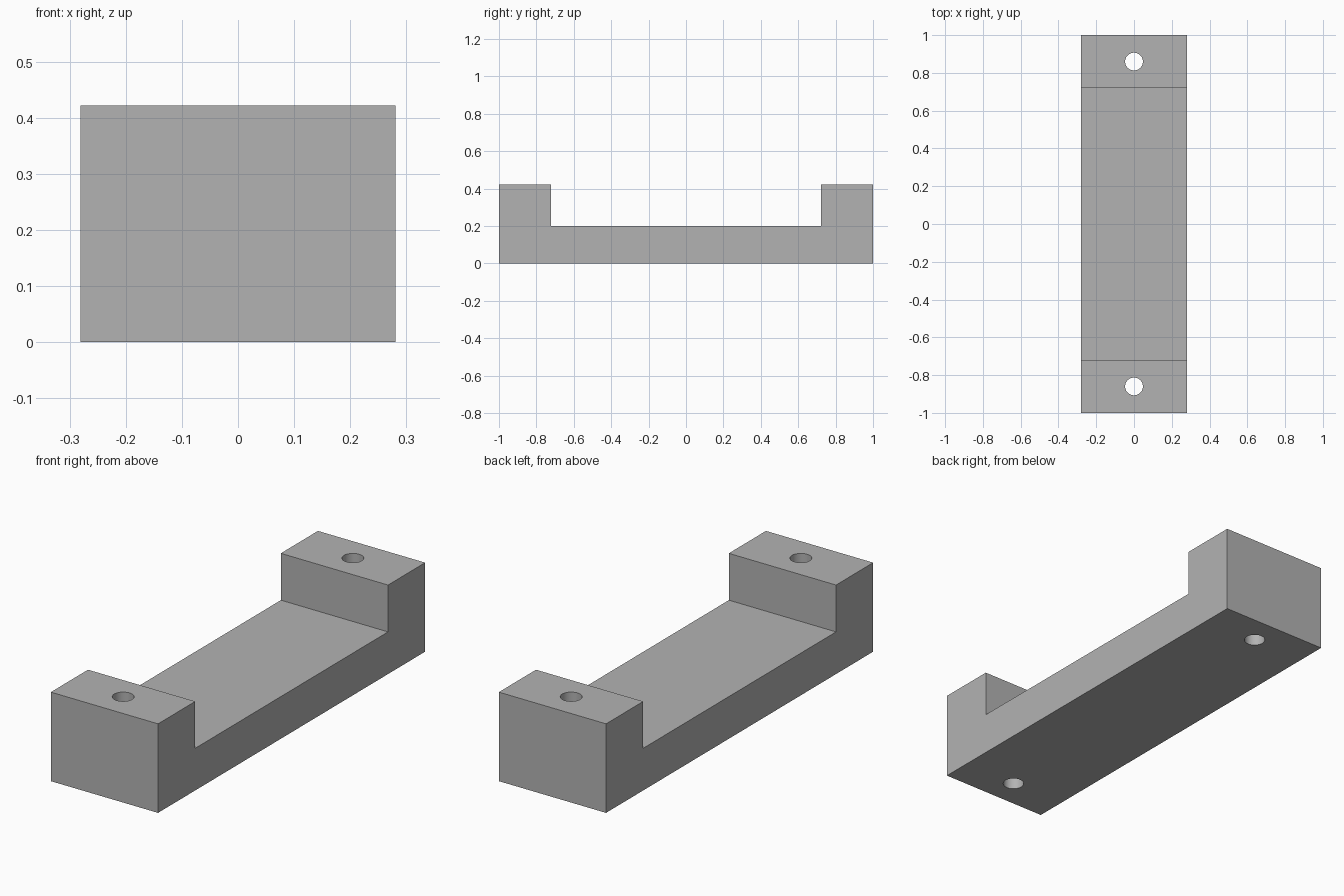
import bpy
import bmesh

cube = bpy.data.objects.get("Cube")
if cube:
    bpy.data.objects.remove(cube, do_unlink=True)

HALF_W, HEIGHT, FLOOR = 0.281, 0.422, 0.2
STEP_Y, HOLE_Y, HOLE_R = 0.722, 0.86, 0.047

grey = bpy.data.materials.new("plain grey")
grey.use_nodes = True
colour = (0.45, 0.45, 0.45, 1)
grey.diffuse_color = colour
grey.node_tree.nodes["Principled BSDF"].inputs["Base Color"].default_value = colour

# Bracket body: U-shaped side profile extruded across the width
half = [(1, 0), (1, HEIGHT), (STEP_Y, HEIGHT), (STEP_Y, FLOOR)]
profile = half + [(-y, z) for y, z in reversed(half)]
bm = bmesh.new()
face = bm.faces.new([bm.verts.new((-HALF_W, y, z)) for y, z in profile])
side = bmesh.ops.extrude_face_region(bm, geom=[face])
moved = [v for v in side["geom"] if isinstance(v, bmesh.types.BMVert)]
bmesh.ops.translate(bm, verts=moved, vec=(2 * HALF_W, 0, 0))
bmesh.ops.recalc_face_normals(bm, faces=bm.faces)
mesh = bpy.data.meshes.new("bracket_body")
bm.to_mesh(mesh)
bm.free()
body = bpy.data.objects.new("bracket_body", mesh)
bpy.context.collection.objects.link(body)
mesh.materials.append(grey)

# Screw holes through both end blocks
for name, y in (("front", -HOLE_Y), ("back", HOLE_Y)):
    bpy.ops.mesh.primitive_cylinder_add(vertices=48, radius=HOLE_R, depth=1,
                                        location=(0, y, HEIGHT / 2))
    cutter = bpy.context.object
    cutter.name = name + "_hole_cutter"
    cutter.data.materials.append(grey)
    cutter.hide_render = True
    cutter.hide_set(True)
    cut = body.modifiers.new(name + "_hole", "BOOLEAN")
    cut.operation = "DIFFERENCE"
    cut.solver = "EXACT"
    cut.object = cutter

# Bake the holes, remove the cutters, then smooth only the hole walls
bpy.context.view_layer.objects.active = body
for cut in list(body.modifiers):
    cutter = cut.object
    with bpy.context.temp_override(object=body, active_object=body):
        bpy.ops.object.modifier_apply(modifier=cut.name)
    bpy.data.objects.remove(cutter, do_unlink=True)
bpy.ops.object.select_all(action="DESELECT")
body.select_set(True)
bpy.ops.object.shade_smooth_by_angle()
